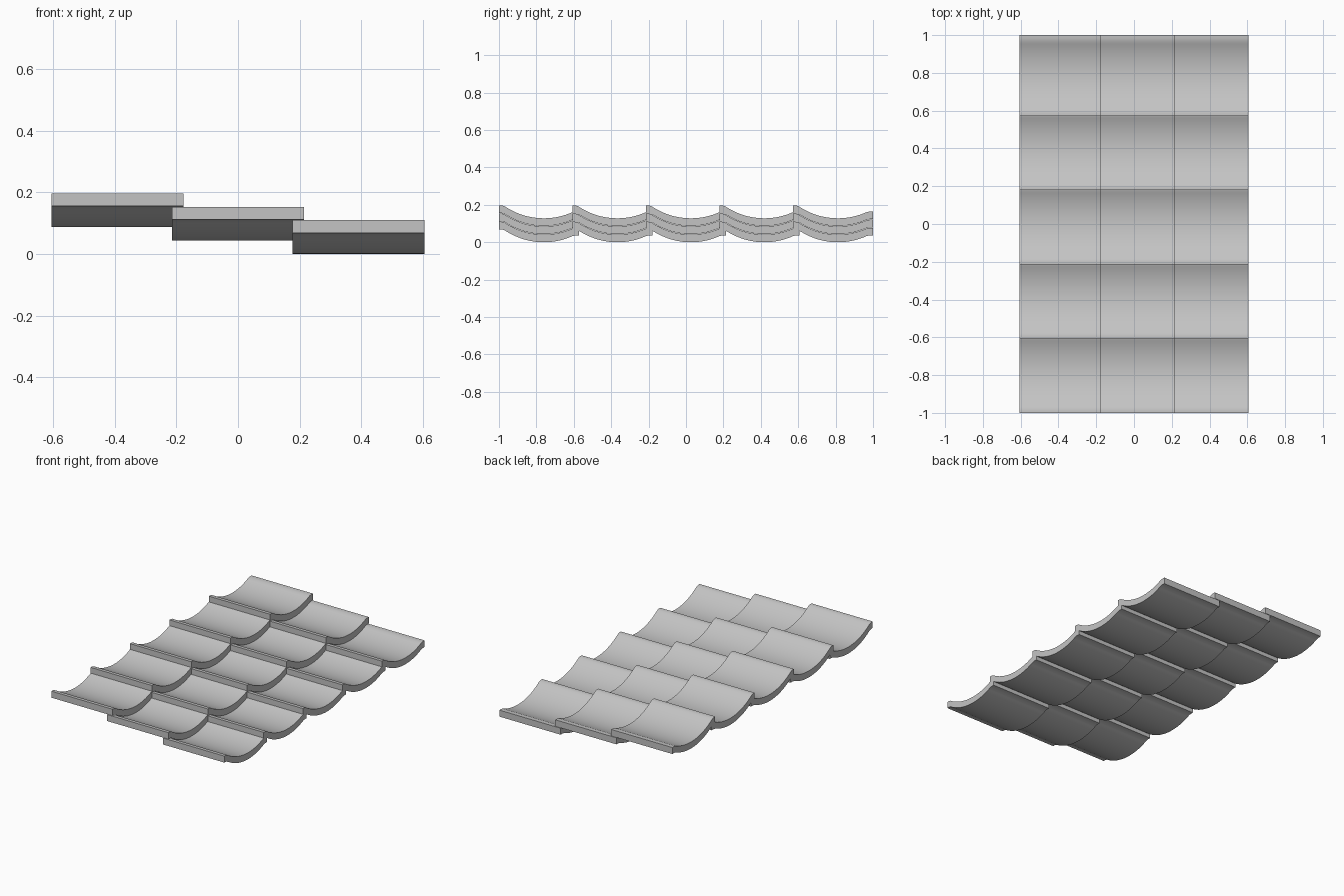
import bpy
import bmesh
from math import sqrt

cube = bpy.data.objects.get("Cube")
if cube:
    bpy.data.objects.remove(cube, do_unlink=True)

COLS, ROWS = 3, 5
WIDTH, LENGTH = 0.428, 0.428        # size of one tile
STEP_X, STEP_Y, DROP = 0.391, 0.393, 0.0435
THICK, RADIUS, TROUGH = 0.041, 0.374, 0.24
LIP_START, LIP_END = 0.024, 0.40    # flat lips at both ends of the curve

clay = bpy.data.materials.new("plain_grey")
clay.use_nodes = True
grey = (0.55, 0.55, 0.55, 1)
clay.diffuse_color = grey
clay.node_tree.nodes["Principled BSDF"].inputs["Base Color"].default_value = grey


def sag(y):
    """Height of the tile's circular dip, flat on the lips."""
    y = min(max(y, LIP_START), LIP_END)
    return RADIUS - sqrt(RADIUS ** 2 - (y - TROUGH) ** 2)


def soft_sag(y, r=0.008):
    """Dip with the lip corners slightly rounded."""
    return sum(sag(y + r * k / 2) for k in range(-2, 3)) / 5


# Cross-section of one tile: curved top and parallel underside
inner = [LIP_START - 0.01 + i * (LIP_END - LIP_START + 0.02) / 28 for i in range(29)]
stations = [0] + inner + [LENGTH]
lower = [(y, soft_sag(y)) for y in stations]
upper = [(y, z + THICK) for y, z in reversed(lower)]

# Extrude the cross-section across the tile's width
bm = bmesh.new()
section = bm.faces.new([bm.verts.new((0, y, z)) for y, z in lower + upper])
ext = bmesh.ops.extrude_face_region(bm, geom=[section])
bmesh.ops.translate(bm, vec=(WIDTH, 0, 0),
                    verts=[v for v in ext["geom"] if isinstance(v, bmesh.types.BMVert)])
bmesh.ops.recalc_face_normals(bm, faces=bm.faces)
mesh = bpy.data.meshes.new("roof_tile")
bm.to_mesh(mesh)
bm.free()
mesh.materials.append(clay)

# Lay the overlapping tiles, each column one step lower
total_x = STEP_X * (COLS - 1) + WIDTH
total_y = STEP_Y * (ROWS - 1) + LENGTH
tiles = []
for col in range(COLS):
    for row in range(ROWS):
        tile = bpy.data.objects.new(f"roof_tile_{col + 1}_{row + 1}", mesh)
        tile.location = (col * STEP_X - total_x / 2, row * STEP_Y - total_y / 2,
                         (COLS - 1 - col) * DROP)
        bpy.context.collection.objects.link(tile)
        tiles.append(tile)

# Smooth the curve, keep the rims sharp
bpy.ops.object.select_all(action="DESELECT")
tiles[0].select_set(True)
bpy.context.view_layer.objects.active = tiles[0]
bpy.ops.object.shade_smooth_by_angle()
